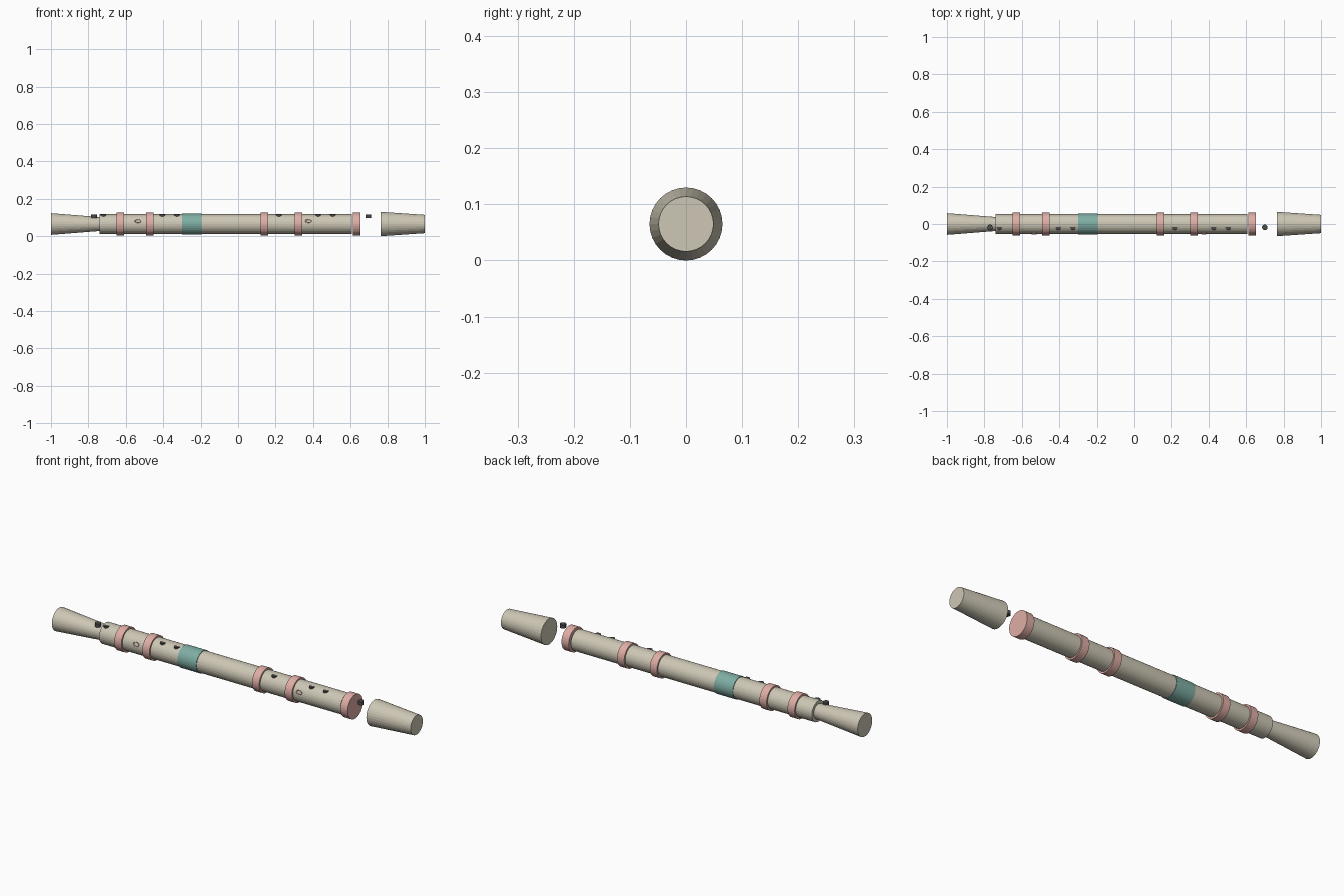
import bpy, bmesh, math
from mathutils import Matrix, Vector

if "Cube" in bpy.data.objects:
    bpy.data.objects.remove(bpy.data.objects["Cube"])

CZ = 0.065   # height of the flute axis
SIDES = 32


def mat(name, rgb):
    m = bpy.data.materials.new(name)
    m.diffuse_color = (*rgb, 1)
    m.use_nodes = True
    m.node_tree.nodes["Principled BSDF"].inputs["Base Color"].default_value = m.diffuse_color
    return m


CREAM = mat("cream wood", (0.61, 0.57, 0.46))
PINK = mat("pink binding", (0.74, 0.42, 0.38))
TEAL = mat("teal wrap", (0.21, 0.42, 0.37))
DARK = mat("dark hole", (0.07, 0.07, 0.07))


def finish(bm, name, material):
    me = bpy.data.meshes.new(name)
    bm.to_mesh(me)
    bm.free()
    me.materials.append(material)
    ob = bpy.data.objects.new(name, me)
    bpy.context.collection.objects.link(ob)
    return ob


def tube(name, x0, x1, r0, r1, material):
    """Capped cone along x, from x0 (radius r0) to x1 (radius r1)."""
    bm = bmesh.new()
    m = Matrix.Translation(((x0 + x1) / 2, 0, CZ)) @ Matrix.Rotation(math.pi / 2, 4, 'Y')
    bmesh.ops.create_cone(bm, cap_ends=True, segments=SIDES, radius1=r0,
                          radius2=r1, depth=x1 - x0, matrix=m)
    return finish(bm, name, material)


# Bore, mouth end and detached flared tip
tube("main_body", -0.74, 0.607, 0.0525, 0.0525, CREAM)
tube("left_flare", -1.0, -0.735, 0.058, 0.037, CREAM)
tube("right_tip", 0.765, 1.0, 0.065, 0.049, CREAM)

# Wrap and bindings
tube("teal_wrap", -0.30, -0.195, 0.0555, 0.0555, TEAL)
for i, x in enumerate((-0.63, -0.473, 0.14, 0.323, 0.633)):
    tube(f"binding_{i + 1}", x - 0.02, x + 0.02, 0.061, 0.061, PINK)

# Finger holes: short upright plugs
for i, x in enumerate((-0.77, -0.72, -0.405, -0.327, 0.218, 0.427, 0.505, 0.70)):
    bm = bmesh.new()
    bmesh.ops.create_cone(bm, cap_ends=True, segments=16, radius1=0.015, radius2=0.015,
                          depth=0.018, matrix=Matrix.Translation((x, -0.018, 0.106)))
    finish(bm, f"finger_hole_{i + 1}", DARK)

# Small oval loops on the front
for i, x in enumerate((-0.535, 0.375)):
    bpy.ops.mesh.primitive_torus_add(major_segments=20, minor_segments=6,
                                     major_radius=0.015, minor_radius=0.003,
                                     location=(x, -0.0505, 0.081),
                                     rotation=(math.radians(73), 0, 0))
    loop = bpy.context.object
    loop.name = f"oval_loop_{i + 1}"
    loop.scale = (1, 0.6, 1)
    loop.data.materials.append(PINK)
